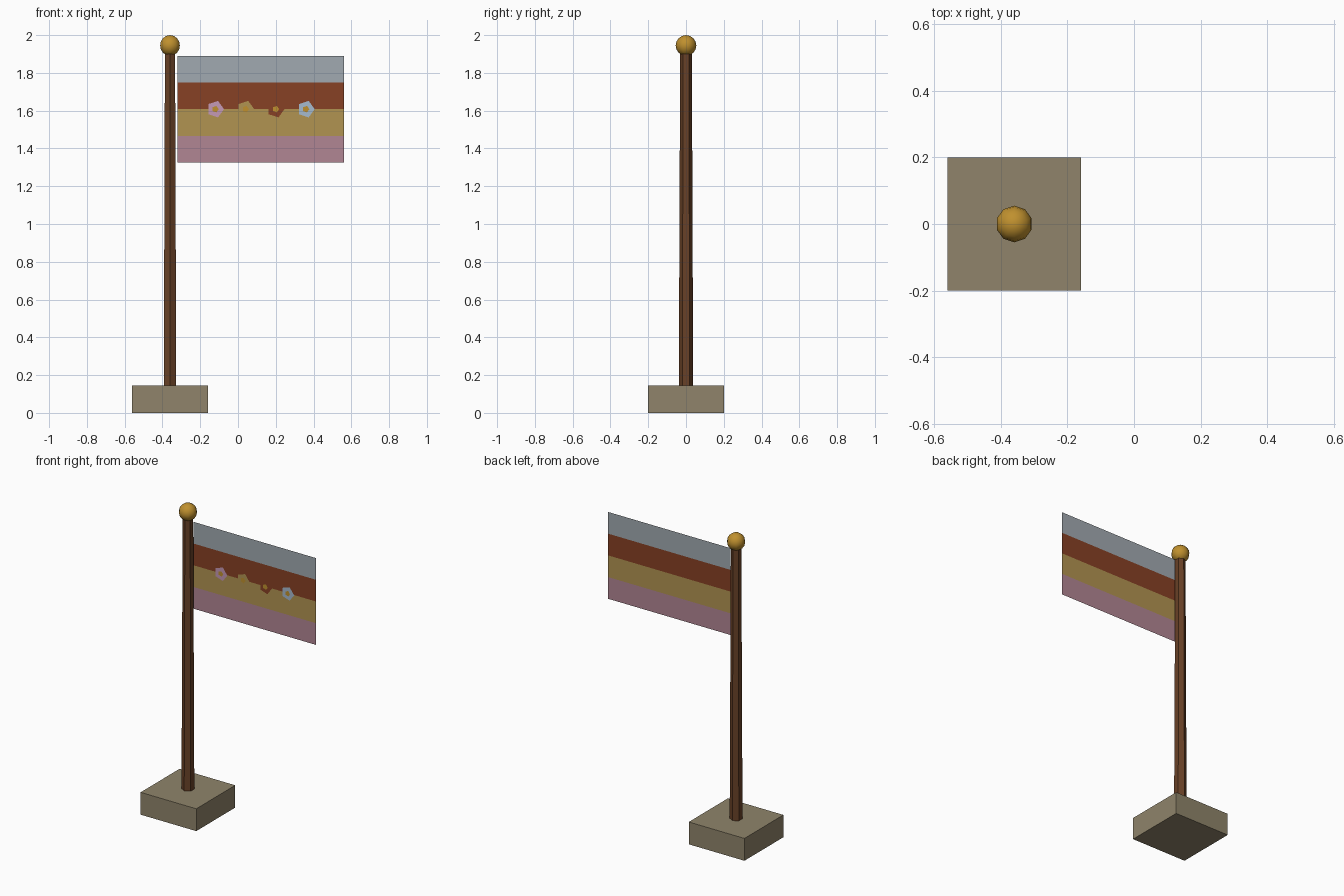
import bpy
import math

if "Cube" in bpy.data.objects:
    bpy.data.objects.remove(bpy.data.objects["Cube"])

POLE_X = -0.36
FLAG_LEFT, FLAG_RIGHT = -0.32, 0.56
FLAG_TOP, STRIPE_H = 1.89, 0.141


def material(name, rgb):
    # 0-255 display colour to linear
    mat = bpy.data.materials.new(name)
    mat.diffuse_color = (*[(c / 255) ** 2.2 for c in rgb], 1)
    mat.use_nodes = True
    mat.node_tree.nodes["Principled BSDF"].inputs["Base Color"].default_value = mat.diffuse_color
    return mat


def finish(name, mat):
    obj = bpy.context.object
    obj.name = name
    obj.data.materials.append(mat)
    return obj


def panel(name, points, y, mat):
    # single flat face in the xz plane, facing the front
    mesh = bpy.data.meshes.new(name)
    mesh.from_pydata([(x, y, z) for x, z in points], [], [range(len(points))])
    obj = bpy.data.objects.new(name, mesh)
    bpy.context.collection.objects.link(obj)
    mesh.materials.append(mat)


def pentagon(cx, cz, r):
    angles = [math.tau * i / 5 for i in range(5)]
    return [(cx + r * math.cos(a), cz + r * math.sin(a)) for a in angles]


stone = material("stone", (142, 131, 106))
wood = material("wood", (104, 67, 43))
gold = material("gold", (190, 143, 50))
silver = material("silver_cloth", (160, 168, 175))
rust = material("rust_cloth", (134, 67, 41))
yellow = material("yellow_cloth", (176, 146, 82))
pink = material("pink_cloth", (176, 133, 146))
petals = [material("pink_petal", (196, 152, 180)), yellow, rust,
          material("blue_petal", (165, 185, 205))]

# Base block
bpy.ops.mesh.primitive_cube_add(size=1, location=(POLE_X, 0, 0.0725))
block = finish("base_block", stone)
block.scale = (0.4, 0.4, 0.145)

# Tapered six-sided pole
bpy.ops.mesh.primitive_cone_add(vertices=6, radius1=0.038, radius2=0.031,
                                depth=1.78, location=(POLE_X, 0, 1.03))
finish("pole", wood)

# Ball on top of the pole
bpy.ops.mesh.primitive_uv_sphere_add(segments=10, ring_count=8, radius=0.055,
                                     location=(POLE_X, 0, 1.945))
finish("pole_ball", gold)
bpy.ops.object.shade_smooth()

# Flag stripes, top to bottom
for i, mat in enumerate((silver, rust, yellow, pink)):
    top = FLAG_TOP - i * STRIPE_H
    low = top - STRIPE_H
    panel(f"flag_stripe_{i + 1}",
          [(FLAG_LEFT, low), (FLAG_RIGHT, low), (FLAG_RIGHT, top), (FLAG_LEFT, top)], 0, mat)

# Row of flower emblems with gold centres, on the front only
for i, mat in enumerate(petals):
    cx, cz = -0.12 + 0.16 * i, FLAG_TOP - 2 * STRIPE_H
    panel(f"flower_{i + 1}", pentagon(cx, cz, 0.046), -0.004, mat)
    panel(f"flower_centre_{i + 1}", pentagon(cx, cz, 0.018), -0.006, gold)
